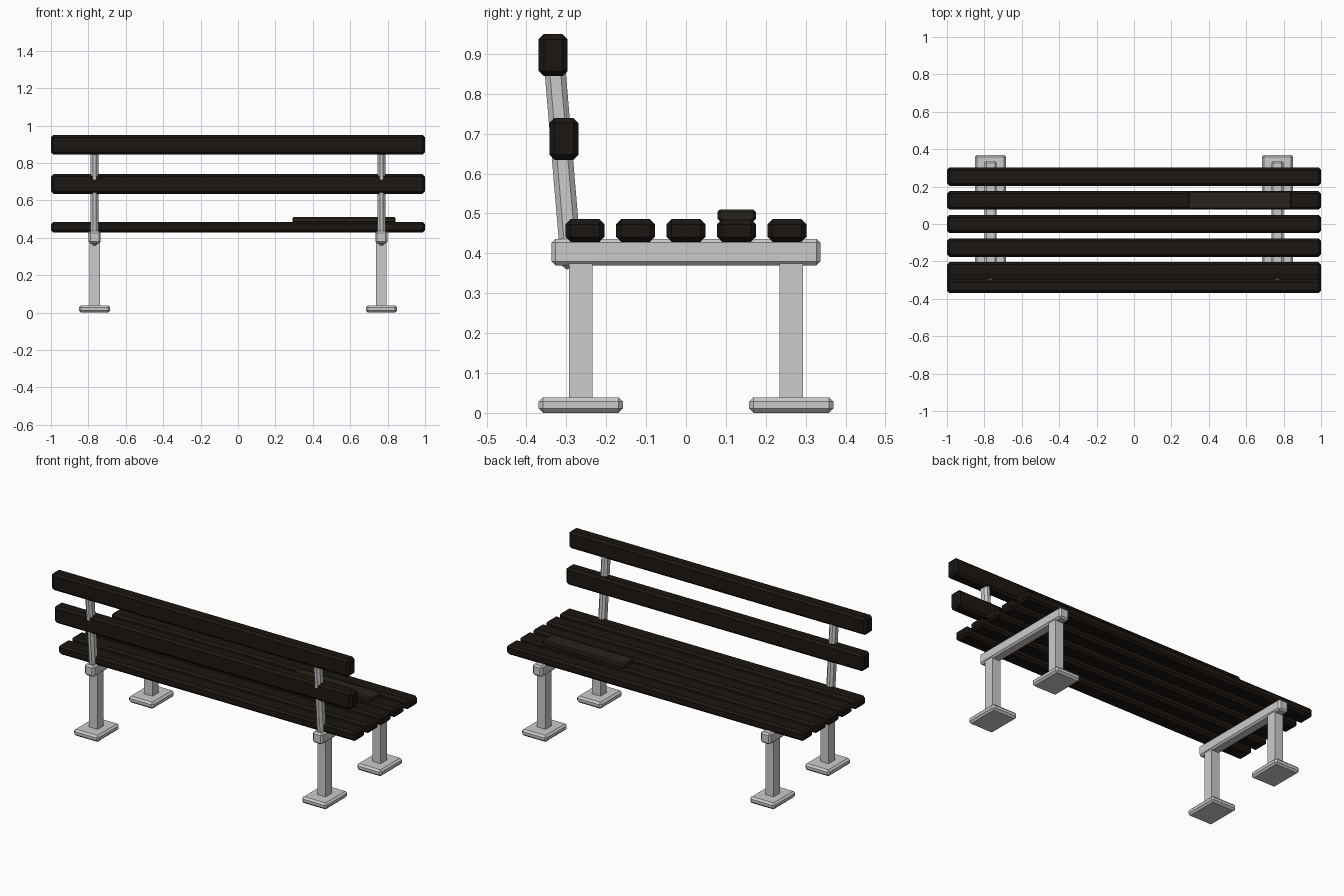
import bpy, bmesh
from math import radians
from mathutils import Matrix, Vector

if "Cube" in bpy.data.objects:
    bpy.data.objects.remove(bpy.data.objects["Cube"])


def material(name, rgb):
    m = bpy.data.materials.new(name)
    m.diffuse_color = (*rgb, 1)
    m.use_nodes = True
    m.node_tree.nodes["Principled BSDF"].inputs["Base Color"].default_value = m.diffuse_color
    return m


def box(name, centre, size, bevel=0.0, mat=None, tilt=0.0):
    """Chamfered box, optionally leaning about the x axis."""
    bm = bmesh.new()
    bmesh.ops.create_cube(bm, size=1, matrix=Matrix.Diagonal((*size, 1)))
    if bevel:
        bmesh.ops.bevel(bm, geom=bm.edges[:], offset=bevel, segments=1,
                        affect='EDGES')
    bm.transform(Matrix.Translation(Vector(centre)) @ Matrix.Rotation(tilt, 4, 'X'))
    me = bpy.data.meshes.new(name)
    bm.to_mesh(me)
    bm.free()
    if mat:
        me.materials.append(mat)
    ob = bpy.data.objects.new(name, me)
    bpy.context.collection.objects.link(ob)
    return ob


wood = material("dark_wood", (0.011, 0.008, 0.006))
plate_mat = material("dark_plate", (0.019, 0.017, 0.011))

# Seat slats
for i in range(5):
    box(f"seat_slat_{i + 1}", (0, (i - 2) * 0.1265, 0.457), (2, 0.098, 0.057), 0.013, wood)

# Thin plate on one seat slat
box("seat_plate", (0.567, 0.127, 0.495), (0.55, 0.096, 0.03), 0.006, plate_mat)

# Backrest slats
box("back_slat_upper", (0, -0.333, 0.897), (2, 0.073, 0.105), 0.013, wood)
box("back_slat_lower", (0, -0.306, 0.687), (2, 0.073, 0.105), 0.013, wood)

# Supports on each side
for side, sx in (("left", -1), ("right", 1)):
    x = sx * 0.767
    box(f"{side}_seat_beam", (x, 0, 0.403), (0.065, 0.674, 0.067), 0.010)
    # Leaning backrest post
    box(f"{side}_back_post", (x, -0.309, 0.63), (0.043, 0.053, 0.54), 0.013,
        tilt=radians(4.8))
    for end, sy in (("back", -1), ("front", 1)):
        box(f"{side}_{end}_leg", (x, sy * 0.264, 0.205), (0.056, 0.059, 0.35))
        box(f"{side}_{end}_foot", (x, sy * 0.264, 0.0195), (0.167, 0.211, 0.039), 0.011)
